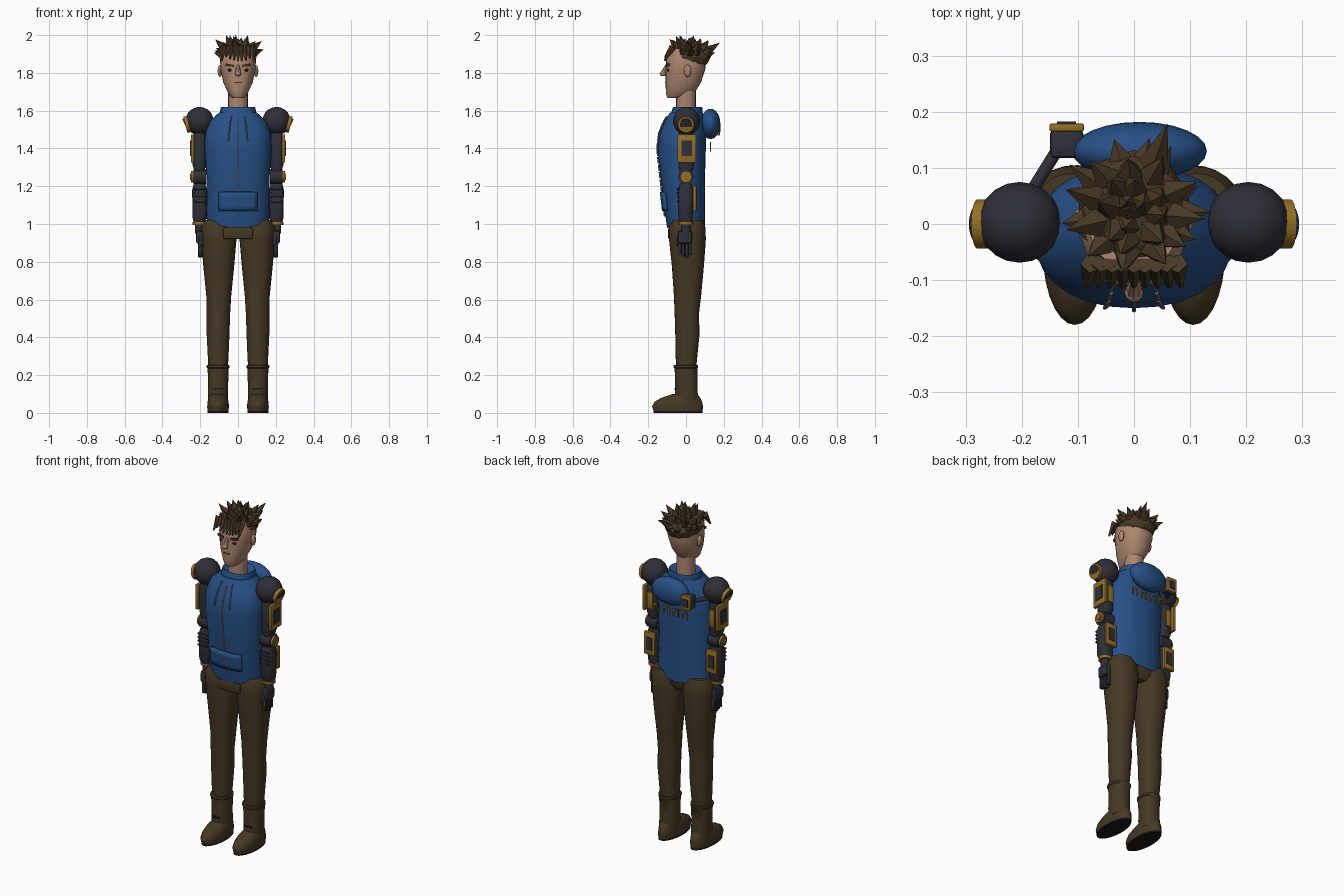
import bpy, bmesh, math, random
from mathutils import Vector

random.seed(4)
cube = bpy.data.objects.get("Cube")
if cube:
    bpy.data.objects.remove(cube)


def material(name, r, g, b):
    m = bpy.data.materials.new(name)
    m.use_nodes = True
    m.diffuse_color = (r, g, b, 1)
    bsdf = m.node_tree.nodes["Principled BSDF"]
    bsdf.inputs["Base Color"].default_value = (r, g, b, 1)
    bsdf.inputs["Roughness"].default_value = .7
    return m


BLUE = material("blue cloth", .02, .08, .24)
BROWN = material("brown cloth", .06, .04, .017)
HAIR = material("brown hair", .065, .04, .018)
SKIN = material("skin", .42, .24, .16)
DARK = material("dark metal", .028, .028, .04)
GOLD = material("gold metal", .3, .16, .02)
GREY = material("grey cord", .2, .19, .18)
BLACK = material("black", .01, .009, .008)


def finish(name, bm, mat, smooth=True):
    bmesh.ops.recalc_face_normals(bm, faces=bm.faces)
    mesh = bpy.data.meshes.new(name)
    bm.to_mesh(mesh)
    bm.free()
    mesh.materials.append(mat)
    ob = bpy.data.objects.new(name, mesh)
    bpy.context.collection.objects.link(ob)
    if smooth:
        bpy.ops.object.select_all(action='DESELECT')
        ob.select_set(True)
        bpy.context.view_layer.objects.active = ob
        bpy.ops.object.shade_smooth_by_angle(angle=math.radians(40))
    return ob


def loft(name, mat, rings, side=1, power=2.2, seg=28, dip=0):
    """Stack of rounded rings given as (z, x0, x1, y0, y1); dip raises the lower hem's sides."""
    bm = bmesh.new()
    loops = []
    for i, (z, x0, x1, y0, y1) in enumerate(rings):
        loop = []
        for k in range(seg):
            a = math.tau * k / seg
            c, s = math.cos(a), math.sin(a)
            x = (x0 + x1) / 2 + (x1 - x0) / 2 * math.copysign(abs(c) ** (2 / power), c)
            y = (y0 + y1) / 2 + (y1 - y0) / 2 * math.copysign(abs(s) ** (2 / power), s)
            loop.append(bm.verts.new((x * side, y, z + (dip * c * c if i == 0 else 0))))
        loops.append(loop)
    for a, b in zip(loops, loops[1:]):
        for k in range(seg):
            j = (k + 1) % seg
            bm.faces.new((a[k], a[j], b[j], b[k]))
    bm.faces.new(loops[0])
    bm.faces.new(loops[-1])
    return finish(name, bm, mat)


def box(name, mat, loc, size, bevel=0):
    bm = bmesh.new()
    bmesh.ops.create_cube(bm, size=1)
    bmesh.ops.scale(bm, vec=size, verts=bm.verts)
    if bevel:
        bmesh.ops.bevel(bm, geom=bm.edges[:], offset=bevel, segments=2, affect='EDGES', profile=.5)
    ob = finish(name, bm, mat, bevel > 0)
    ob.location = loc
    return ob


def rod(name, mat, start, end, r1, r2=None, seg=20, smooth=True):
    start, end = Vector(start), Vector(end)
    bm = bmesh.new()
    bmesh.ops.create_cone(bm, cap_ends=True, segments=seg, radius1=r1,
                          radius2=r1 if r2 is None else r2, depth=(end - start).length)
    ob = finish(name, bm, mat, smooth)
    ob.location = (start + end) / 2
    ob.rotation_mode = 'QUATERNION'
    ob.rotation_quaternion = (end - start).to_track_quat('Z', 'Y')
    return ob


def ball(name, mat, loc, radii, seg=24):
    bm = bmesh.new()
    bmesh.ops.create_uvsphere(bm, u_segments=seg, v_segments=seg // 2, radius=1)
    bmesh.ops.scale(bm, vec=radii, verts=bm.verts)
    ob = finish(name, bm, mat)
    ob.location = loc
    return ob


def framed_plate(name, loc, size, axis, sign):
    """Gold plate with a dark panel set on its outward face."""
    box(name, GOLD, loc, size, .004)
    spot, inner = list(loc), [v * .55 for v in size]
    spot[axis] += sign * size[axis] / 2
    inner[axis] = .008
    box(name + "_panel", DARK, spot, inner)


# Torso, hem, collar
SHIRT = [(.98, -.165, .165, -.1, .1), (1.06, -.168, .168, -.112, .1),
         (1.23, -.166, .166, -.132, .1), (1.4, -.178, .178, -.15, .105),
         (1.48, -.175, .175, -.14, .105), (1.54, -.155, .155, -.115, .1),
         (1.59, -.1, .1, -.085, .09)]
loft("shirt", BLUE, SHIRT, dip=.04)
loft("collar", BLUE, [(1.57, -.095, .095, -.085, .09), (1.6, -.095, .095, -.075, .088),
                      (1.62, -.09, .09, -.068, .085), (1.6, -.06, .06, -.05, .06)])
ball("folded_hood", BLUE, (.01, .13, 1.53), (.12, .052, .08))


def chest(x, z, gap=.004):
    """Point just in front of the shirt."""
    for a, b in zip(SHIRT, SHIRT[1:]):
        if a[0] <= z <= b[0]:
            t = (z - a[0]) / (b[0] - a[0])
            x1, y0, y1 = (a[i] + (b[i] - a[i]) * t for i in (2, 3, 4))
            f = max(0, 1 - (abs(x) / x1) ** 2.2) ** (1 / 2.2)
            return Vector((x, (y0 + y1) / 2 - (y1 - y0) / 2 * f - gap, z))


# Zip, drawstrings and front pocket
for k in range(13):
    z = 1.04 + .04 * k
    rod("zip", GREY, chest(0, z), chest(0, z + .036), .004, seg=6)
for side in (-1, 1):
    for k in range(4):
        z = 1.44 + .034 * k
        rod("drawstring", GREY, chest(side * (.052 - .004 * k), z, .008),
            chest(side * (.048 - .004 * k), z + .028, .008), .004, seg=6)
bm = bmesh.new()
grid = [[bm.verts.new(chest(-.1 + .02 * i, 1.07 + .025 * j, .007)) for i in range(11)] for j in range(5)]
for a, b in zip(grid, grid[1:]):
    for i in range(10):
        bm.faces.new((a[i], a[i + 1], b[i + 1], b[i]))
pocket = finish("front_pocket", bm, BLUE)
solid = pocket.modifiers.new("thickness", 'SOLIDIFY')
solid.thickness = .014
solid.offset = 0

# Back pack unit, its strut and trim bars
box("back_unit", DARK, (-.12, .143, 1.51), (.06, .05, .08), .008)
framed_plate("back_unit_plate", (-.12, .172, 1.51), (.062, .014, .085), 1, 1)
rod("back_strut", DARK, (-.135, .135, 1.51), (-.2, .03, 1.51), .011)
for k in range(8):
    x = -.1 + .031 * k
    box("back_trim", GOLD, (x, .13, 1.41), (.007, .006, .05))
    if k % 2:
        box("back_trim_bar", GOLD, (x - .007, .13, 1.425), (.016, .006, .012))

# Hips
loft("hips", BROWN, [(.92, -.08, .08, -.075, .07), (.95, -.13, .13, -.09, .09),
                     (1.02, -.16, .16, -.09, .09)])
box("belt_flap", BROWN, (0, -.08, .95), (.16, .03, .06), .008)

for side in (-1, 1):
    # Trouser legs and boots
    loft("trouser_leg", BROWN,
         [(.2, .056, .156, -.05, .05), (.3, .05, .16, -.055, .06), (.42, .045, .166, -.057, .072),
          (.52, .042, .166, -.06, .068), (.62, .036, .168, -.064, .08), (.78, .02, .184, -.075, .095),
          (.92, .008, .195, -.09, .105), (.98, .012, .198, -.09, .103), (1.02, .04, .18, -.07, .09)], side)
    loft("boot_shaft", BROWN, [(.05, .053, .158, -.06, .065), (.15, .052, .158, -.058, .06),
                               (.235, .05, .161, -.06, .06), (.24, .045, .166, -.065, .064),
                               (.252, .045, .166, -.065, .064), (.254, .06, .15, -.05, .05)], side)
    loft("boot_foot", BROWN, [(.01, .05, .162, -.172, .088), (.035, .048, .163, -.18, .09),
                              (.06, .05, .161, -.165, .085), (.08, .056, .155, -.13, .075),
                              (.1, .065, .147, -.07, .06)], side, 2)
    loft("boot_sole", BLACK, [(0, .05, .162, -.172, .088), (.012, .05, .162, -.172, .088)], side, 2)
    box("boot_strap", BLACK, (side * .105, -.058, .128), (.05, .008, .009))

    # Shoulder joint
    ax = side * .204
    ball("shoulder", DARK, (ax, .003, 1.545), (.074, .072, .075), 20)
    rod("shoulder_disc", GOLD, (side * .26, 0, 1.53), (side * .279, 0, 1.525), .044)
    rod("shoulder_cap", DARK, (side * .27, 0, 1.53), (side * .281, 0, 1.525), .032)

    # Upper arm, elbow and forearm
    loft("upper_arm", DARK, [(1.28, .178, .23, -.035, .035), (1.31, .17, .24, -.04, .042),
                             (1.46, .17, .24, -.042, .045), (1.5, .18, .23, -.03, .03)], side, 3)
    framed_plate("upper_arm_plate", (side * .241, .004, 1.4), (.018, .1, .15), 0, side)
    box("upper_arm_trim", GOLD, (ax, .045, 1.39), (.035, .012, .1), .003)
    rod("elbow", DARK, (side * .17, 0, 1.25), (side * .236, 0, 1.25), .04)
    rod("elbow_disc", GOLD, (side * .23, 0, 1.25), (side * .25, 0, 1.25), .031)
    rod("elbow_cap", GOLD, (side * .25, 0, 1.25), (side * .255, 0, 1.25), .018)
    loft("forearm", DARK, [(1.01, .172, .234, -.032, .03), (1.03, .167, .24, -.04, .035),
                           (1.18, .165, .243, -.045, .04), (1.215, .175, .234, -.03, .03)], side, 3)
    for k in range(4):
        box("forearm_rib", DARK, (ax, -.042, 1.12 + .022 * k), (.06, .014, .01), .003)
    framed_plate("forearm_plate", (ax, .046, 1.135), (.07, .018, .135), 1, 1)
    rod("wrist_ring", GOLD, (ax, 0, .995), (ax, 0, 1.01), .036)
    rod("wrist", DARK, (ax, 0, .95), (ax, 0, 1.), .024)

    # Hand
    hx = side * .2
    box("palm", DARK, (hx, -.005, .93), (.045, .075, .07), .012)
    for k in range(4):
        box("finger", DARK, (hx, -.033 + .019 * k, .87 - .006 * (k % 3)), (.022, .016, .07), .004)
    rod("thumb", DARK, (hx, -.035, .94), (side * .19, -.046, .885), .01, .007, 10)

# Neck and head
rod("neck", SKIN, (0, .0, 1.57), (0, .0, 1.73), .052)
loft("head", SKIN, [(1.668, -.03, .03, -.098, -.01), (1.68, -.045, .045, -.104, .03),
                    (1.71, -.06, .06, -.107, .055), (1.75, -.078, .078, -.108, .08),
                    (1.82, -.093, .093, -.107, .102), (1.88, -.095, .095, -.104, .105),
                    (1.93, -.08, .08, -.08, .09)])

# Face
rod("nose", SKIN, (0, -.098, 1.845), (0, -.122, 1.793), .008, .016, 8)
ball("nose_tip", SKIN, (0, -.122, 1.795), (.017, .018, .013), 12)
box("mouth", BROWN, (0, -.107, 1.748), (.04, .006, .005))
for side in (-1, 1):
    ball("eye", BLACK, (side * .04, -.094, 1.815), (.016, .008, .008), 12)
    brow = box("eyebrow", HAIR, (side * .042, -.097, 1.84), (.044, .016, .012))
    brow.rotation_euler = (0, side * -.12, side * .2)
    ball("ear", SKIN, (side * .096, .008, 1.81), (.012, .02, .032), 14)

# Hair cap and spikes
centre = Vector((0, .02, 1.885))
radii = Vector((.103, .112, .072))
bm = bmesh.new()
bmesh.ops.create_icosphere(bm, subdivisions=2, radius=1)
bmesh.ops.scale(bm, vec=radii, verts=bm.verts)
finish("hair_cap", bm, HAIR, False).location = centre
for count, lift, length in ((13, 14, .145), (11, 36, .145), (8, 58, .125), (3, 78, .115)):
    for k in range(count):
        turn = math.tau * (k + random.uniform(-.25, .25)) / count + lift
        up = math.radians(lift + random.uniform(-6, 6))
        d = Vector((math.cos(turn) * math.cos(up), math.sin(turn) * math.cos(up), math.sin(up)))
        if d.y < -.55 and lift < 30:
            continue
        tip = centre + d * length * random.uniform(.85, 1.1)
        tip.z = min(tip.z, 1.998)
        base = centre + Vector(a * b for a, b in zip(d, radii)) * .72
        rod("hair_spike", HAIR, base, tip, .034, 0, 5, False)
rod("crown_spike", HAIR, (-.01, .03, 1.92), (-.012, .04, 2), .035, 0, 5, False)
rod("back_spike", HAIR, (.03, .09, 1.9), (.06, .18, 1.96), .036, 0, 5, False)

# Fringe
for k in range(9):
    x = -.08 + .02 * k
    rod("fringe_spike", HAIR, (x * .95, -.07, 1.935),
        (x * 1.05, -.112, 1.87 + random.uniform(-.008, .016)), .02, .004, 5, False)
